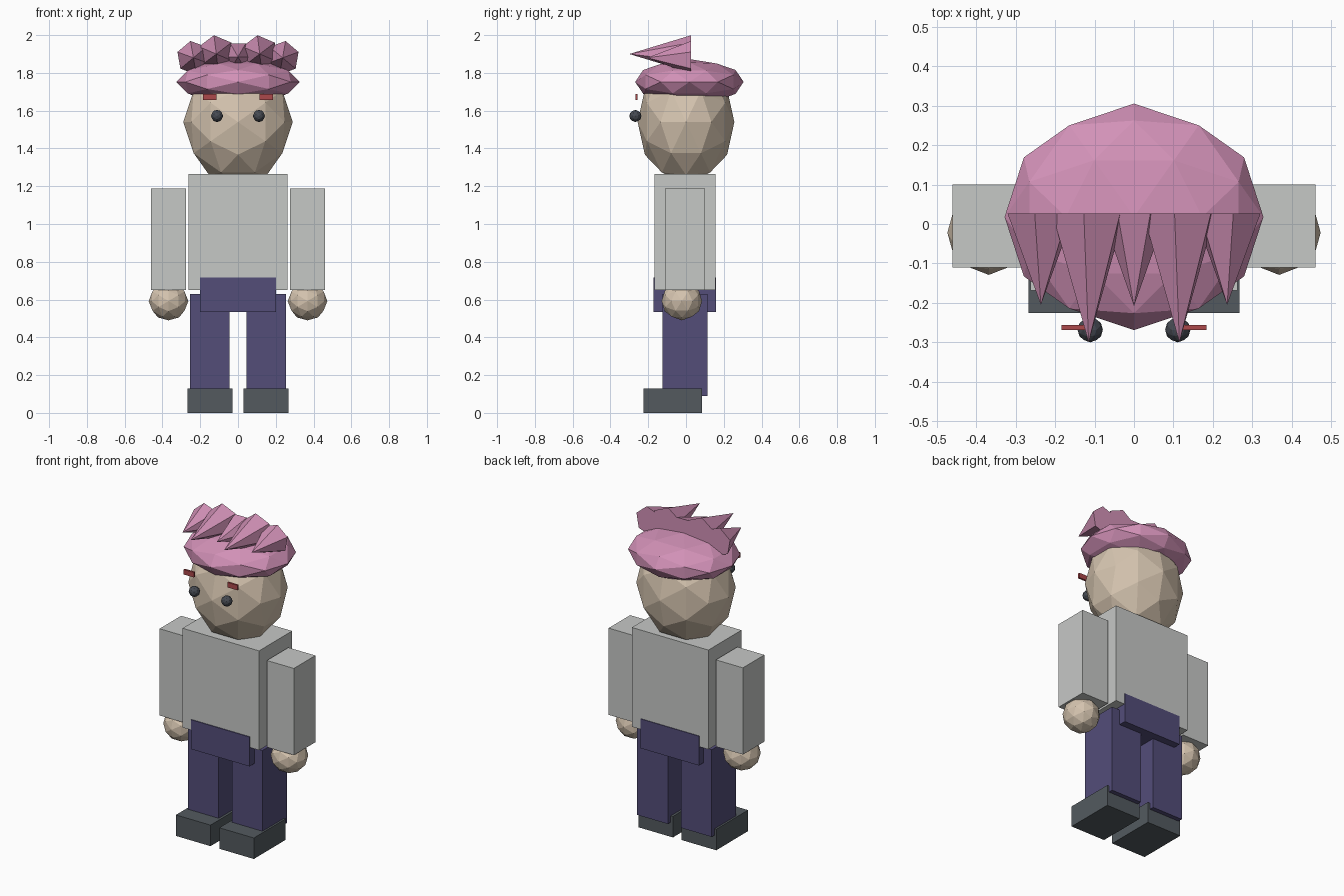
import bpy, bmesh
from math import sin, cos, radians
from mathutils import Vector

if "Cube" in bpy.data.objects:
    bpy.data.objects.remove(bpy.data.objects["Cube"], do_unlink=True)


def material(name, r, g, b):
    """Flat material from 0-255 display values, stored as linear."""
    lin = [((c / 255 + 0.055) / 1.055) ** 2.4 for c in (r, g, b)] + [1]
    mat = bpy.data.materials.new(name)
    mat.use_nodes = True
    mat.diffuse_color = lin
    bsdf = next(n for n in mat.node_tree.nodes if n.type == 'BSDF_PRINCIPLED')
    bsdf.inputs["Base Color"].default_value = lin
    bsdf.inputs["Roughness"].default_value = 0.9
    return mat


skin = material("skin", 213, 196, 175)
hair_pink = material("hair pink", 210, 145, 183)
shirt_grey = material("shirt grey", 198, 200, 198)
trouser_blue = material("trouser blue", 83, 77, 121)
shoe_grey = material("shoe grey", 83, 90, 95)
eye_dark = material("eye dark", 70, 74, 82)
brow_red = material("brow red", 172, 72, 75)


def finish(name, bm, mat):
    bmesh.ops.recalc_face_normals(bm, faces=bm.faces)
    mesh = bpy.data.meshes.new(name)
    bm.to_mesh(mesh)
    bm.free()
    mesh.materials.append(mat)
    obj = bpy.data.objects.new(name, mesh)
    bpy.context.collection.objects.link(obj)


def box(name, mat, x, y, z):
    """Box from (min, max) pairs."""
    bm = bmesh.new()
    bmesh.ops.create_cube(bm, size=1)
    for v in bm.verts:
        v.co = [(lo + hi) / 2 + c * (hi - lo)
                for c, (lo, hi) in zip(v.co, (x, y, z))]
    finish(name, bm, mat)


def faceted_ball(name, mat, centre, radii):
    """Once-divided icosahedron, symmetric about all three axes."""
    t = (1 + 5 ** 0.5) / 2
    corners = []
    for a in (-1, 1):
        for b in (-t, t):
            corners += [Vector(p) for p in ((a, 0, b), (0, b, a), (b, a, 0))]
    mids = [p + q for i, p in enumerate(corners) for q in corners[:i]
            if (p - q).length < 2.1]
    bm = bmesh.new()
    for p in corners + mids:
        n = p.normalized()
        bm.verts.new([c + r * k for c, r, k in zip(centre, radii, n)])
    bmesh.ops.convex_hull(bm, input=bm.verts)
    finish(name, bm, mat)


def spike(name, mat, x, z, radius, tip_y, turn, base_y=0.027, sides=6):
    """Hair spike pointing forward, with a flat back."""
    bm = bmesh.new()
    tip = bm.verts.new((x, tip_y, z))
    ring = []
    for i in range(sides):
        a = radians(turn + 360 * i / sides)
        ring.append(bm.verts.new((x + radius * cos(a), base_y, z + radius * sin(a))))
    bm.faces.new(ring)
    for i in range(sides):
        bm.faces.new((ring[i], ring[(i + 1) % sides], tip))
    finish(name, bm, mat)


# Body
box("torso", shirt_grey, (-0.262, 0.262), (-0.168, 0.155), (0.65, 1.265))
box("pelvis", trouser_blue, (-0.2, 0.2), (-0.173, 0.159), (0.535, 0.717))

# Head and hair cap
faceted_ball("head", skin, (0, 0, 1.54), (0.29, 0.256, 0.33))
faceted_ball("hair_cap", hair_pink, (0, 0.018, 1.752), (0.328, 0.287, 0.121))
spike("middle_hair_spike", hair_pink, 0, 1.885, 0.083, -0.208, 0)

# Paired parts
for side, s in (("left", 1), ("right", -1)):
    def span(a, b):
        return tuple(sorted((s * a, s * b)))

    box(side + "_arm", shirt_grey, span(0.275, 0.46), (-0.11, 0.1), (0.65, 1.187))
    faceted_ball(side + "_hand", skin, (s * 0.368, -0.022, 0.592), (0.105, 0.107, 0.102))
    box(side + "_leg", trouser_blue, span(0.045, 0.255), (-0.125, 0.113), (0.09, 0.63))
    box(side + "_shoe", shoe_grey, span(0.03, 0.267), (-0.226, 0.085), (0, 0.13))
    faceted_ball(side + "_eye", eye_dark, (s * 0.111, -0.268, 1.572), (0.032,) * 3)
    box(side + "_brow", brow_red, span(0.115, 0.184), (-0.268, -0.256), (1.657, 1.688))
    spike(side + "_long_hair_spike", hair_pink, s * 0.115, 1.9, 0.1, -0.3, 97)
    spike(side + "_outer_hair_spike", hair_pink, s * 0.236, 1.88, 0.09, -0.205, 90 - s * 10)
